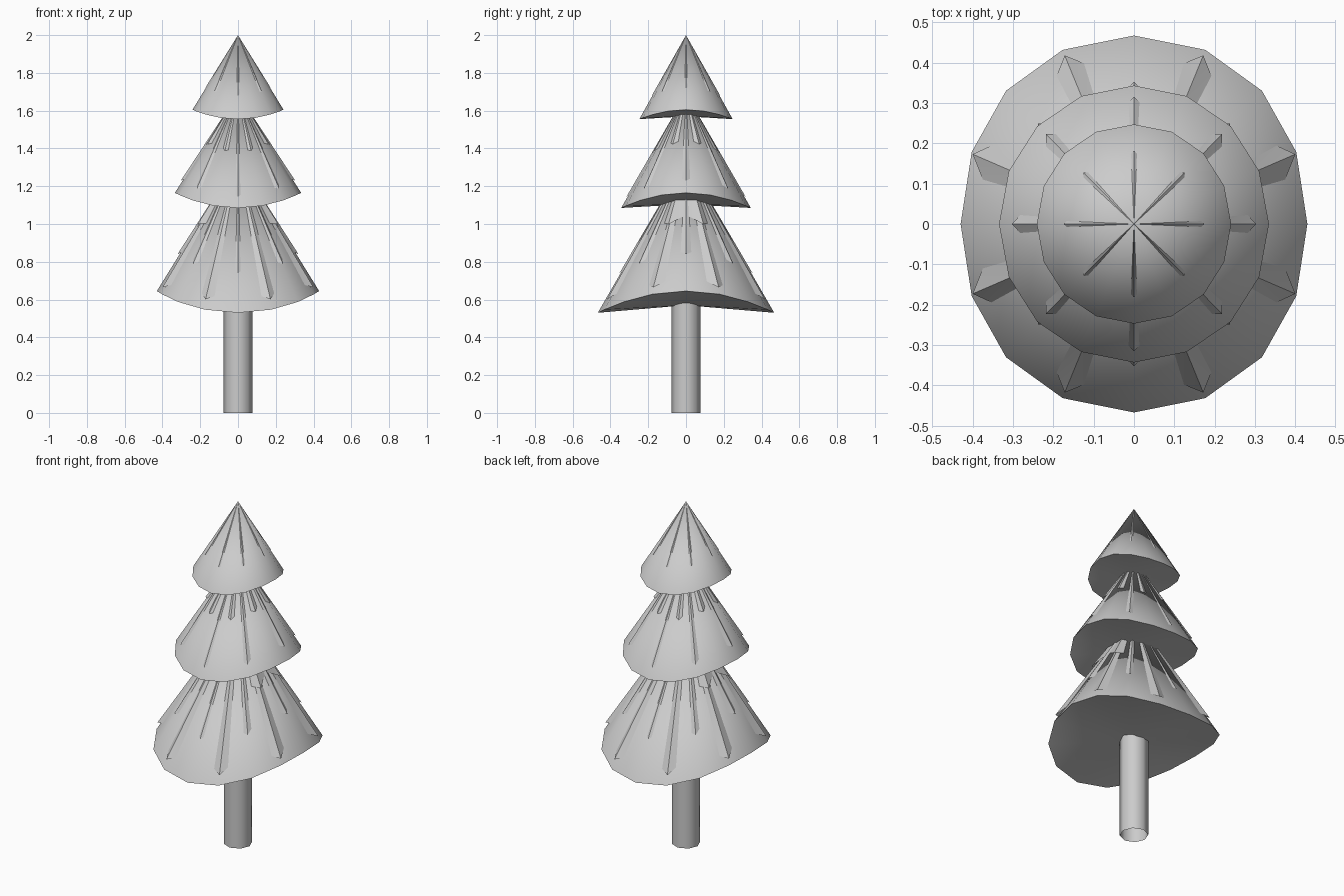
import bpy, bmesh
from math import sin, cos, pi, radians

if "Cube" in bpy.data.objects:
    bpy.data.objects.remove(bpy.data.objects["Cube"])


def finish(name, bm):
    bmesh.ops.recalc_face_normals(bm, faces=bm.faces)
    mesh = bpy.data.meshes.new(name)
    bm.to_mesh(mesh)
    bm.free()
    ob = bpy.data.objects.new(name, mesh)
    bpy.context.collection.objects.link(ob)
    bpy.ops.object.select_all(action='DESELECT')
    ob.select_set(True)
    bpy.context.view_layer.objects.active = ob
    bpy.ops.object.shade_smooth_by_angle(angle=radians(50))
    return ob


def droop_point(bm, r, z, a, squash, lift):
    """Ring point, raised and pulled in towards the two x sides."""
    c2 = cos(a) ** 2
    return bm.verts.new((r * (1 - squash * c2) * cos(a), r * sin(a), z + lift * c2))


def fan(bm, ring, centre_z):
    tip = bm.verts.new((0, 0, centre_z))
    for i, v in enumerate(ring):
        bm.faces.new((v, ring[(i + 1) % len(ring)], tip))


def cone_tier(name, r, z, apex, under, squash, lift):
    bm = bmesh.new()
    ring = [droop_point(bm, r, z, 2 * pi * i / 16, squash, lift) for i in range(16)]
    fan(bm, ring, apex)
    fan(bm, ring, under)
    return finish(name, bm)


def star_layer(name, r, z, apex, phase, squash, lift):
    """Eight-pointed skirt whose tips poke through the cone."""
    bm = bmesh.new()
    ring = []
    for i in range(16):
        rr = r if i % 2 == 0 else r * 0.77
        zz = z + 0.7 * (r - rr)
        ring.append(droop_point(bm, rr, zz, 2 * pi * i / 16 + phase, squash, lift))
    fan(bm, ring, apex)
    return finish(name, bm)


# Trunk, open tube
bm = bmesh.new()
bmesh.ops.create_cone(bm, cap_ends=False, segments=8, radius1=0.076, radius2=0.076, depth=0.62)
bmesh.ops.translate(bm, verts=bm.verts, vec=(0, 0, 0.31))
finish("trunk", bm)

# Foliage cones: rim radius, rim height, apex, underside centre, squash, lift
cone_tier("lower_foliage", 0.467, 0.53, 1.34, 0.57, 0.08, 0.115)
cone_tier("middle_foliage", 0.343, 1.085, 1.69, 1.105, 0.025, 0.08)
cone_tier("top_foliage", 0.247, 1.555, 2.0, 1.57, 0.025, 0.05)

# Needle tips on each cone
odd = pi / 8
star_layer("lower_needles_1", 0.452, 0.588, 1.34, odd, 0.05, 0.09)
star_layer("lower_needles_2", 0.352, 0.74, 1.34, 0, 0.09, 0.10)
star_layer("lower_needles_3", 0.242, 0.93, 1.34, odd, 0.05, 0.08)
star_layer("middle_needles_1", 0.315, 1.145, 1.69, 0, 0.04, 0.085)
star_layer("middle_needles_2", 0.182, 1.38, 1.69, odd, 0.04, 0.05)
star_layer("top_needles", 0.181, 1.68, 2.0, 0, 0.04, 0.04)
